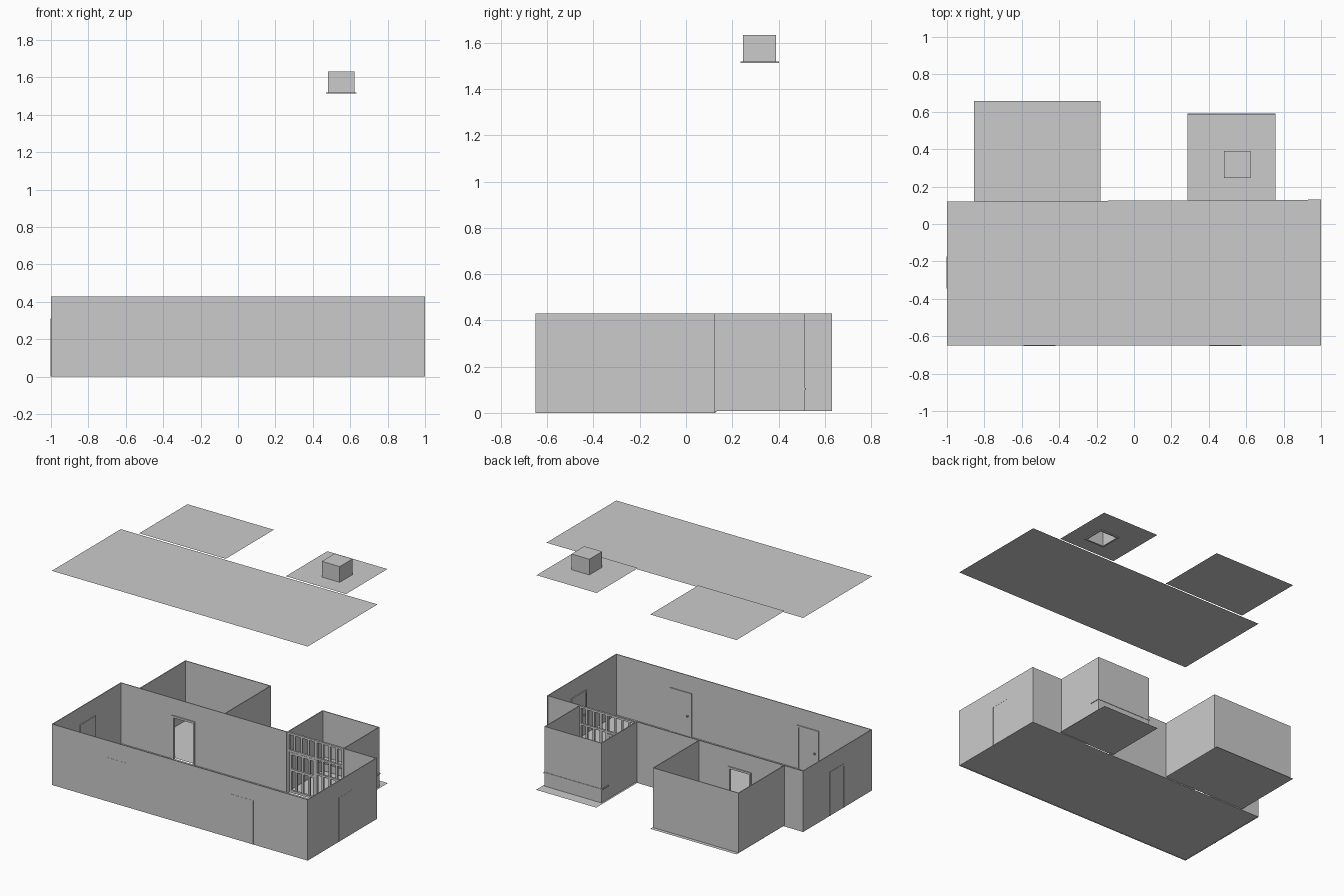
import bpy, bmesh

if "Cube" in bpy.data.objects:
    bpy.data.objects.remove(bpy.data.objects["Cube"])

H = 0.43      # wall top
T = 0.006     # wall thickness
DH = 0.31     # door height


def make(name, bm):
    me = bpy.data.meshes.new(name)
    bm.to_mesh(me)
    bm.free()
    ob = bpy.data.objects.new(name, me)
    bpy.context.collection.objects.link(ob)
    return ob


def add_box(bm, x0, x1, y0, y1, z0, z1):
    vs = bmesh.ops.create_cube(bm, size=1)["verts"]
    for v in vs:
        v.co.x = x1 if v.co.x > 0 else x0
        v.co.y = y1 if v.co.y > 0 else y0
        v.co.z = z1 if v.co.z > 0 else z0


def boxes(name, *specs):
    bm = bmesh.new()
    for s in specs:
        add_box(bm, *s)
    return make(name, bm)


def sheet(name, pts, z):
    bm = bmesh.new()
    bm.faces.new([bm.verts.new((x, y, z)) for x, y in pts])
    return make(name, bm)


def rect(x0, x1, y0, y1):
    return [(x0, y0), (x1, y0), (x1, y1), (x0, y1)]


def span(axis, a0, a1, p0, p1, z0, z1):
    """Box along a wall: a = along the wall, p = across it."""
    return (a0, a1, p0, p1, z0, z1) if axis == "x" else (p0, p1, a0, a1, z0, z1)


def wall(name, axis, p, a0, a1, z0=0.0, gap=None):
    p0, p1 = p - T / 2, p + T / 2
    if gap is None:
        return boxes(name, span(axis, a0, a1, p0, p1, z0, H))
    g0, g1 = gap
    return boxes(name, span(axis, a0, g0, p0, p1, z0, H),
                 span(axis, g1, a1, p0, p1, z0, H),
                 span(axis, g0, g1, p0, p1, DH - 0.01, H))


def frame(name, axis, c, p0, p1, w=0.17, f=0.014):
    a, b = c - w / 2, c + w / 2
    boxes(name, span(axis, a, a + f, p0, p1, 0, DH - f),
          span(axis, b - f, b, p0, p1, 0, DH - f),
          span(axis, a, b, p0, p1, DH - f, DH))


def door(name, axis, c, p0, p1, side, w=0.17):
    """Closed leaf with frame and a small handle on the inner side."""
    frame(name + "_frame", axis, c, p0, p1, w)
    m = (p0 + p1) / 2
    boxes(name + "_leaf", span(axis, c - w / 2 + .014, c + w / 2 - .014,
                               m - .004, m + .004, .002, DH - .014))
    q0, q1 = sorted((m, m + side * 0.016))
    k = c - w / 2 + 0.03
    boxes(name + "_handle", span(axis, k - .005, k + .005, q0, q1, .14, .15))


# main hall
sheet("hall_floor", rect(-1, 1, -.65, .12), 0.002)
sheet("hall_roof", [(-1, -.65), (1, -.65), (1, .13), (-1, .12)], 1.512)
wall("hall_front_wall", "x", -.647, -1, 1)
wall("hall_left_wall", "y", -.997, -.65, .12)
wall("hall_right_wall", "y", .997, -.65, .125)
wall("hall_back_wall", "x", .118, -1, .30, gap=(-.585, -.425))
wall("hall_back_wall_end", "x", .12, .745, 1)

# doors
door("front_door_left", "x", -.505, -.651, -.637, 1)
door("front_door_right", "x", .49, -.651, -.637, 1)
door("right_door", "y", -.22, .987, 1.001, -1)
door("left_door", "y", -.26, -1.002, -.988, 1)
frame("back_room_door_frame", "x", -.505, .108, .128, .18)

# rear left room
sheet("back_room_floor", rect(-.855, -.18, .12, .657), .008)
sheet("back_room_roof", rect(-.855, -.18, .12, .657), 1.522)
wall("back_room_left_wall", "y", -.85, .12, .63, .008)
wall("back_room_right_wall", "y", -.185, .12, .63, .008)
wall("back_room_back_wall", "x", .628, -.853, -.182, .008)

# rear right cell
CX0, CX1, CY = .303, .742, .515
sheet("cell_floor", rect(.287, .757, .125, .592), .008)
wall("cell_left_wall", "y", CX0, .12, CY, .008)
wall("cell_right_wall", "y", CX1, .12, CY, .008)
wall("cell_back_wall", "x", CY - .003, CX0 - .003, CX1 + .003, .008)
boxes("cell_bench", (CX0 - .008, CX1 + .008, .437, CY + .003, .098, .107))

# barred cell front: fixed grille above and to the right, hinged gate at left
B = .008
mid, top = .53, .295
bars = [(CX0, CX1, .116, .130, z, z + .014) for z in (top, H - .014)]
bars += [(mid, CX1, .116, .130, z, z + .014) for z in (.004, .185)]
bars += [(x - .008, x + .008, .115, .131, .004, H) for x in (CX0 + .006, mid, CX1 - .006)]
for i in range(1, 8):
    x = CX0 + (CX1 - CX0) * i / 8
    z0 = top if x < mid else .004
    bars.append((x - B, x + B, .119, .127, z0, H))
boxes("cell_bars", *bars)

g0, g1 = CX0 + .015, mid - .009
gate = [(g0, g1, .118, .134, z, z + .016) for z in (.008, .16, top - .018)]
gate += [(x, x + .016, .118, .134, .008, top - .002) for x in (g0, g1 - .016)]
for i in range(1, 4):
    x = g0 + (g1 - g0) * i / 4
    gate.append((x - B, x + B, .121, .130, .008, top - .002))
boxes("cell_gate", *gate)

# cell roof with a square opening and a raised roof light
hx0, hx1, hy0, hy1 = .482, .622, .247, .39
bm = bmesh.new()
outer = [bm.verts.new((x, y, 1.522)) for x, y in rect(.287, .757, .125, .587)]
inner = [bm.verts.new((x, y, 1.522)) for x, y in rect(hx0, hx1, hy0, hy1)]
for i in range(4):
    j = (i + 1) % 4
    bm.faces.new((outer[i], outer[j], inner[j], inner[i]))
make("cell_roof", bm)

bm = bmesh.new()
add_box(bm, hx0, hx1, hy0, hy1, 1.518, 1.633)
low = [f for f in bm.faces if f.calc_center_median().z < 1.52]
bmesh.ops.delete(bm, geom=low, context="FACES")
make("roof_light_box", bm)

L = .012
boxes("roof_light_trim",
      (hx0 - L, hx1 + L, hy0 - L, hy0, 1.513, 1.52),
      (hx0 - L, hx1 + L, hy1, hy1 + L, 1.513, 1.52),
      (hx0 - L, hx0, hy0, hy1, 1.513, 1.52),
      (hx1, hx1 + L, hy0, hy1, 1.513, 1.52))
